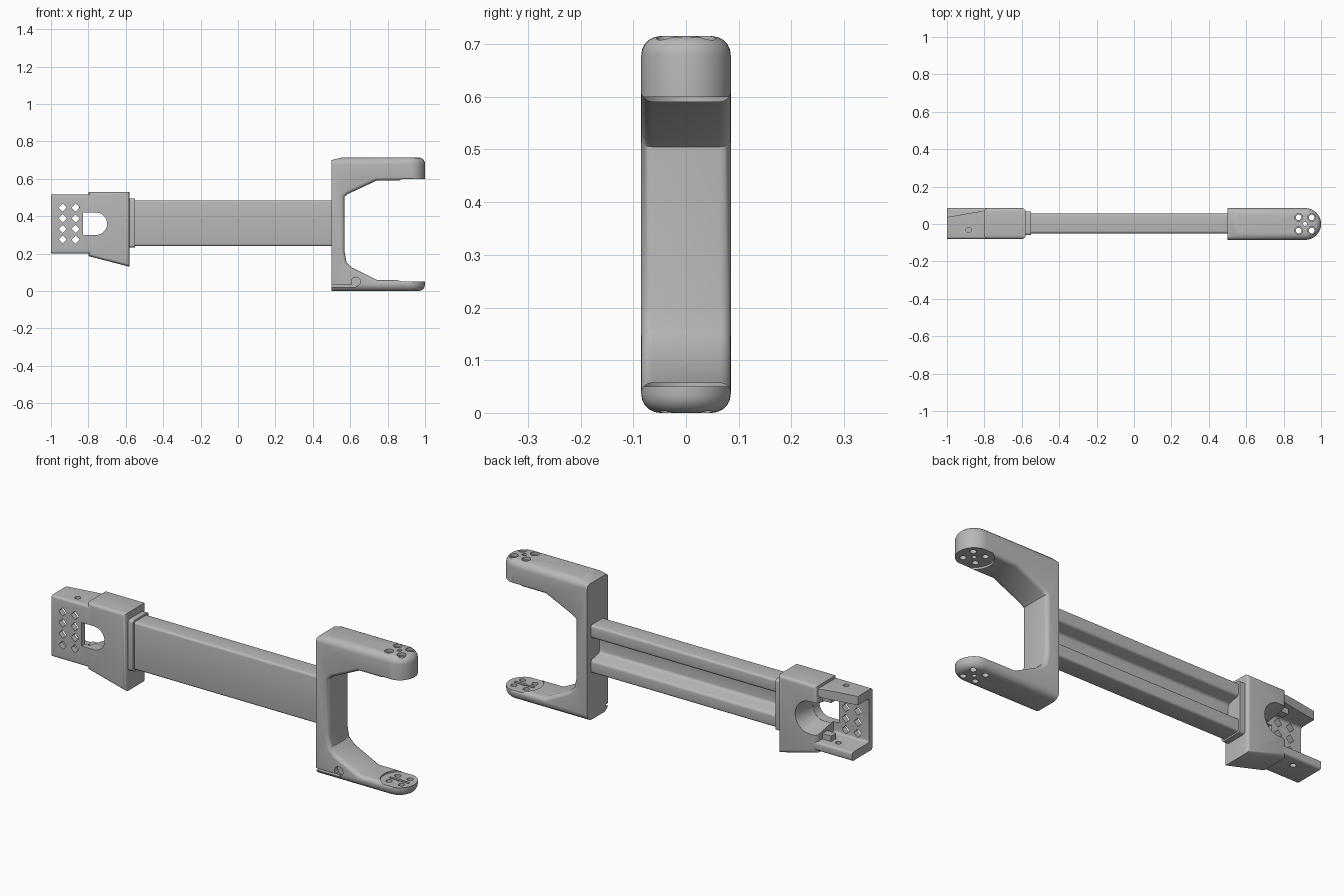
import bpy, bmesh, math

if "Cube" in bpy.data.objects:
    bpy.data.objects.remove(bpy.data.objects["Cube"], do_unlink=True)

GREY = (0.48, 0.48, 0.48, 1.0)
grey = bpy.data.materials.new("plain grey")
grey.use_nodes = True
grey.diffuse_color = GREY
grey.node_tree.nodes["Principled BSDF"].inputs["Base Color"].default_value = GREY


def add_object(name, bm):
    bmesh.ops.recalc_face_normals(bm, faces=bm.faces)
    mesh = bpy.data.meshes.new(name)
    bm.to_mesh(mesh)
    bm.free()
    mesh.materials.append(grey)
    obj = bpy.data.objects.new(name, mesh)
    bpy.context.scene.collection.objects.link(obj)
    return obj


def prism(name, outline, axis, lo, hi, soft=0, where="caps"):
    """Extrude a 2D outline along an axis and round its cap or side edges."""
    place = {"x": lambda a, b, t: (t, a, b),
             "y": lambda a, b, t: (a, t, b),
             "z": lambda a, b, t: (a, b, t)}[axis]
    bm = bmesh.new()
    low = [bm.verts.new(place(a, b, lo)) for a, b in outline]
    high = [bm.verts.new(place(a, b, hi)) for a, b in outline]
    bm.faces.new(low)
    bm.faces.new(high[::-1])
    for i in range(len(low)):
        j = (i + 1) % len(low)
        bm.faces.new((low[i], high[i], high[j], low[j]))
    bmesh.ops.recalc_face_normals(bm, faces=bm.faces)
    if soft:
        k = "xyz".index(axis)
        edges = [e for e in bm.edges
                 if (abs(e.verts[0].co[k] - e.verts[1].co[k]) < 1e-6) == (where == "caps")]
        bmesh.ops.bevel(bm, geom=edges, offset=soft, segments=4, profile=0.5,
                        affect="EDGES", clamp_overlap=False)
    return add_object(name, bm)


def box(x0, x1, z0, z1):
    return [(x0, z0), (x1, z0), (x1, z1), (x0, z1)]


def ring(cx, cy, r, n=24):
    return [(cx + r * math.cos(i * math.tau / n), cy + r * math.sin(i * math.tau / n))
            for i in range(n)]


def carve(obj, cutters, operation="DIFFERENCE"):
    """Apply booleans in turn and remove the cutters."""
    for c in cutters:
        c.hide_render = True
        m = obj.modifiers.new("cut", "BOOLEAN")
        m.operation, m.solver, m.object = operation, "EXACT", c
    bpy.context.view_layer.update()
    dg = bpy.context.evaluated_depsgraph_get()
    mesh = bpy.data.meshes.new_from_object(obj.evaluated_get(dg))
    obj.modifiers.clear()
    obj.data = mesh
    mesh.materials.clear()
    mesh.materials.append(grey)
    for p in mesh.polygons:
        p.material_index = 0
    for c in set(cutters):
        bpy.data.objects.remove(c, do_unlink=True)


# Fork: round-ended block with softened top and bottom, then the mouth shape
HALF, TOP, TIP, R, STEPS = 0.085, 0.715, 0.915, 0.036, 5
levels = []
for i in range(STEPS + 1):
    a = i / STEPS * math.pi / 2
    levels.append((R * (1 - math.cos(a)), R * (1 - math.sin(a))))
levels += [(TOP - z, d) for z, d in reversed(levels)]
bm = bmesh.new()
loops = []
for z, d in levels:
    r = HALF - d
    pts = [(0.5, -r)]
    pts += [(TIP + r * math.cos(t), r * math.sin(t))
            for t in [math.pi * (k / 20 - 0.5) for k in range(21)]]
    pts += [(0.5, r)]
    loops.append([bm.verts.new((x, y, z)) for x, y in pts])
for a, b in zip(loops, loops[1:]):
    for i in range(len(a)):
        j = (i + 1) % len(a)
        bm.faces.new((a[i], a[j], b[j], b[i]))
bm.faces.new(loops[0])
bm.faces.new(loops[-1])
fork = add_object("fork", bm)

mouth = [(0.4, -0.1), (1.1, -0.1), (1.1, 0.058), (0.745, 0.058), (0.61, 0.125),
         (0.58, 0.155), (0.57, 0.21), (0.57, 0.505), (0.59, 0.52), (0.74, 0.59),
         (1.1, 0.59), (1.1, 0.85), (1.0, 0.85), (0.4, 0.675)]
mouth[-2:] = [(1.1, 0.85), (0.4, 0.675)]
mouth[-3:] = [(1.1, 0.85), (0.56 + 0.54, 0.85), (0.4, 0.675)][1:]
carve(fork, [prism("fork_shape", mouth, "y", -0.086, 0.086, 0.022)], "INTERSECT")

# Fork details: round pads, bolt holes, cable hole and groove
cuts = [prism("pad", ring(TIP, 0, 0.09, 64), "z", 0.05, 0.60),
        prism("centre_hole", ring(TIP, 0, 0.011), "z", -0.1, 0.8)]
for sx in (-1, 1):
    for sy in (-1, 1):
        x, y = TIP + sx * 0.035, sy * 0.035
        cuts.append(prism("bolt_hole", ring(x, y, 0.015), "z", -0.1, 0.8))
        cuts.append(prism("bolt_head", ring(x, y, 0.021), "z", 0.70, 0.8))
cuts.append(prism("pad_slot", box(TIP - 0.055, TIP + 0.055, -0.007, 0.007), "z", 0.04, 0.2))
cuts.append(prism("cable_hole", ring(0.63, 0.05, 0.024), "y", -0.2, -0.06))
cuts.append(prism("cable_groove", box(0.4, 0.63, 0.022, 0.034), "y", -0.2, -0.062))
carve(fork, cuts)

# Beam: channel with two rails open to the back
section = [(-0.05, 0.24), (0.055, 0.24), (0.055, 0.305), (-0.015, 0.32),
           (-0.015, 0.405), (0.055, 0.42), (0.055, 0.485), (-0.05, 0.485)]
beam = prism("beam", section, "x", -0.6, 0.52, 0.012, "sides")
collar = prism("beam_collar", box(-0.06, 0.066, 0.232, 0.494), "x", -0.6, -0.552,
               0.014, "sides")

# Mounting body and the open channel at its end
body = prism("mounting_body", [(-0.8, 0.187), (-0.58, 0.13), (-0.58, 0.53), (-0.8, 0.53)],
             "y", -0.08, 0.085, 0.018)
channel = [(-0.08, 0.2), (0.085, 0.2), (0.085, 0.245), (-0.052, 0.245),
           (-0.052, 0.47), (0.075, 0.47), (0.075, 0.515), (-0.08, 0.515)]
end_plate = prism("end_plate", channel, "x", -1.0, -0.785, 0.012, "sides")


def slot(r):
    arc = [(-0.76 + r * math.cos(t), 0.36 + r * math.sin(t))
           for t in [math.pi * (k / 16 - 0.5) for k in range(17)]]
    return [(-0.83, 0.36 - r)] + arc + [(-0.83, 0.36 + r)]


flare = prism("slot_flare", slot(0.061), "y", -0.03, 0.13)
for v in flare.data.vertices:
    if v.co.y > 0.1:
        v.co.x = -0.76 + (v.co.x + 0.76) * 1.5
        v.co.z = 0.36 + (v.co.z - 0.36) * 1.5
carve(body, [prism("slot", slot(0.06), "y", -0.2, 0.2), flare])

cuts = [prism("slot", slot(0.06), "y", -0.2, 0.2),
        prism("taper", [(-1.1, 0.02), (-0.78, 0.075), (-0.78, 0.2), (-1.1, 0.2)],
              "z", 0.4, 0.6),
        prism("screw_hole", ring(-0.885, -0.032, 0.014), "z", 0.495, 0.6),
        prism("screw_hole", ring(-0.885, 0.03, 0.014), "z", 0.1, 0.3)]
for x in (-0.937, -0.868):
    for i in range(4):
        cuts.append(prism("diamond", ring(x, 0.275 + i * 0.057, 0.022, 4), "y", -0.2, 0))
carve(end_plate, cuts)

# Short ribs where the flanges meet the body
ribs = [prism(n + "_rib", box(-0.85, -0.79, z, z + 0.03), "y", 0.0, 0.04)
        for n, z in (("lower", 0.243), ("upper", 0.442))]

# Smooth shading with crisp edges
bpy.ops.object.select_all(action="DESELECT")
for o in [fork, beam, collar, body, end_plate] + ribs:
    o.select_set(True)
bpy.context.view_layer.objects.active = fork
bpy.ops.object.shade_smooth_by_angle(angle=math.radians(32))
